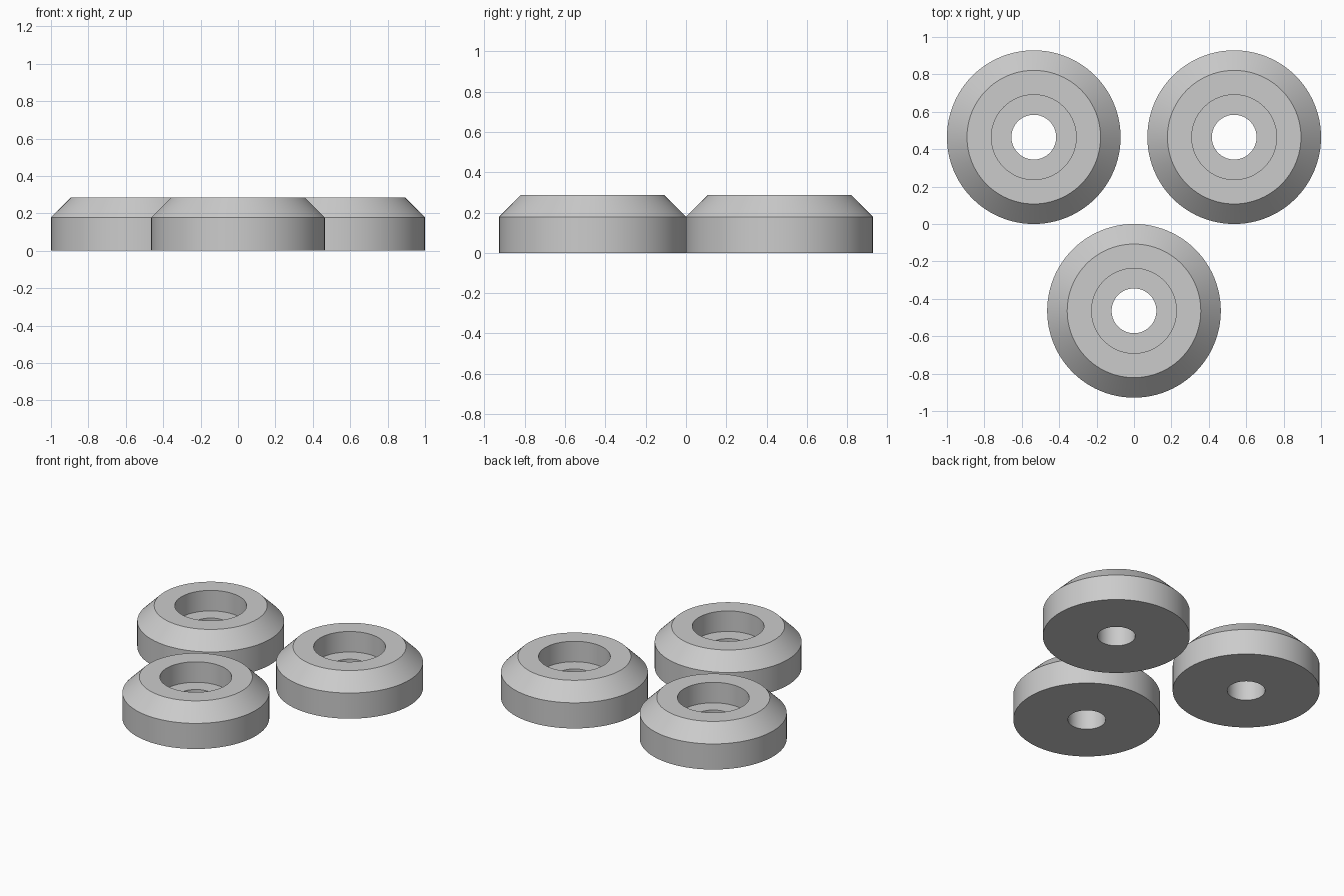
import bpy
import bmesh
import math

cube = bpy.data.objects.get("Cube")
if cube:
    bpy.data.objects.remove(cube, do_unlink=True)

UNIT = 1 / 28
SEGMENTS = 96

grey = bpy.data.materials.new("light_grey")
grey.use_nodes = True
grey.diffuse_color = (0.6, 0.6, 0.6, 1)
grey.node_tree.nodes["Principled BSDF"].inputs["Base Color"].default_value = (0.6, 0.6, 0.6, 1)

# Closed (radius, height) section: base, rim, chamfer, counterbore, through hole
SECTION = [(3.35, 0), (13, 0), (13, 5), (10, 8), (6.35, 8), (6.35, 4), (3.35, 4)]


def foot(name, x, y):
    """Lathe the section into one countersunk round foot."""
    bm = bmesh.new()
    rings = []
    for i in range(SEGMENTS):
        a = math.tau * i / SEGMENTS
        rings.append([bm.verts.new((r * UNIT * math.cos(a), r * UNIT * math.sin(a), h * UNIT))
                      for r, h in SECTION])
    n = len(SECTION)
    for i, ring in enumerate(rings):
        following = rings[(i + 1) % SEGMENTS]
        for j in range(n):
            k = (j + 1) % n
            bm.faces.new((ring[j], following[j], following[k], ring[k]))
    bmesh.ops.recalc_face_normals(bm, faces=bm.faces)
    mesh = bpy.data.meshes.new(name)
    bm.to_mesh(mesh)
    bm.free()
    mesh.materials.append(grey)
    obj = bpy.data.objects.new(name, mesh)
    obj.location = (x * UNIT, y * UNIT, 0)
    bpy.context.collection.objects.link(obj)
    bpy.ops.object.select_all(action="DESELECT")
    obj.select_set(True)
    bpy.context.view_layer.objects.active = obj
    bpy.ops.object.shade_smooth_by_angle(angle=math.radians(30))


# Two feet at the back, one at the front
foot("back_left_foot", 15, 13)
foot("back_right_foot", -15, 13)
foot("front_foot", 0, -13)
